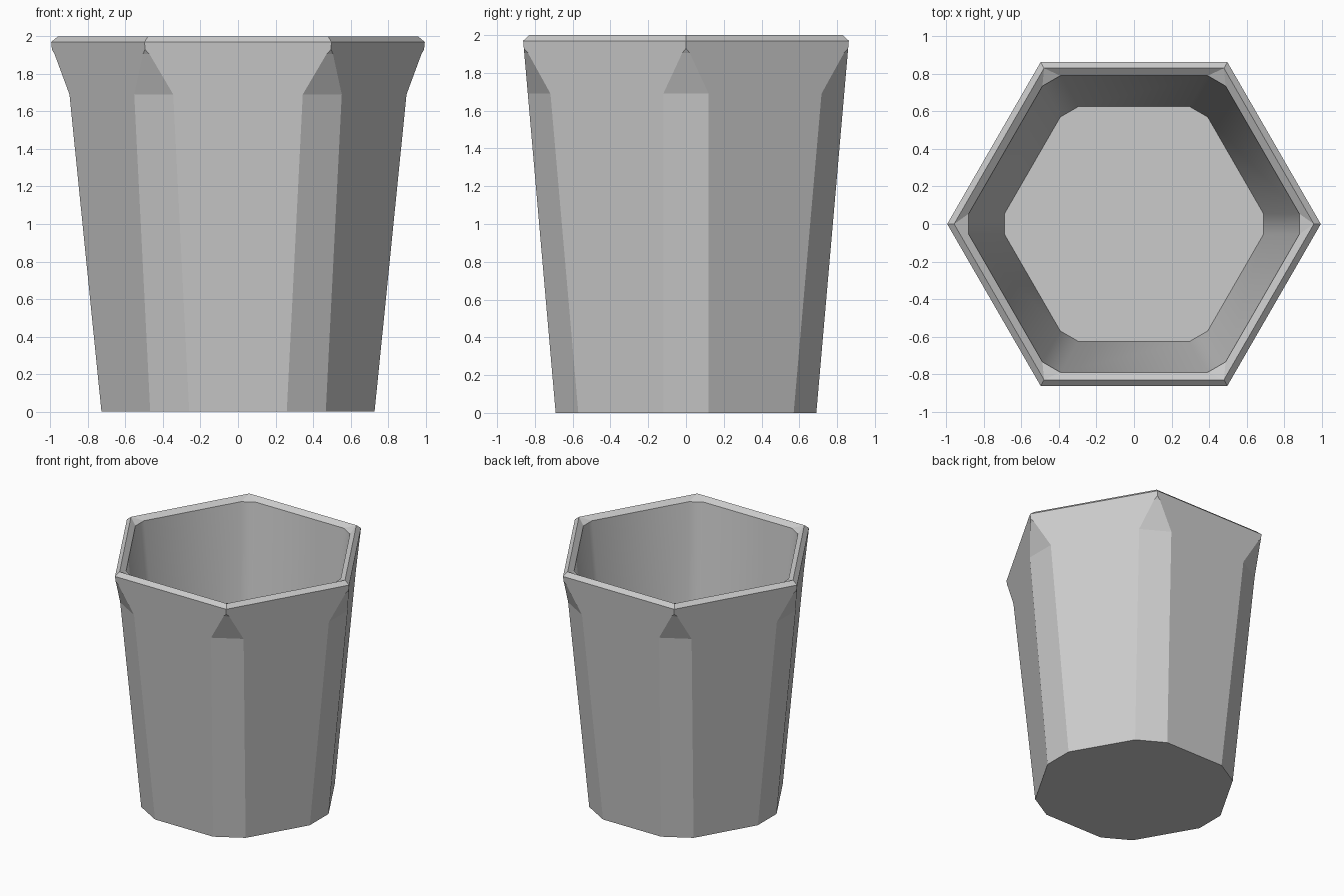
import bpy, bmesh, math

if "Cube" in bpy.data.objects:
    bpy.data.objects.remove(bpy.data.objects["Cube"])

OUT0, SLOPE = 0.69, 0.172 / 1.97      # base apothem and wall taper


def wall(z):
    return OUT0 + SLOPE * z


# Cross-sections: (apothem, z, half width of the corner chamfer)
outer = [(wall(z), z, c) for z, c in
         [(0, 0.12), (1.69, 0.12), (1.905, 0.02), (1.93, 0), (1.97, 0)]]
rim = [(0.83, 2.0, 0)]
inner = [(0.79, 1.968, 0.055), (0.625, 0.06, 0.055)]
sections = outer + rim + inner

bm = bmesh.new()


def ring(apothem, z, cut):
    """Hexagon with chamfered corners, as 12 vertices."""
    half = apothem / math.sqrt(3) - cut / math.cos(math.radians(30)) \
        * math.sin(math.radians(90))
    half = apothem / math.sqrt(3) - 2 * cut / math.sqrt(3)   * 1.0 if cut else apothem / math.sqrt(3)
    verts = []
    for i in range(6):
        a = math.radians(30 + 60 * i)
        for s in (-1, 1):
            x = apothem * math.cos(a) - s * half * math.sin(a)
            y = apothem * math.sin(a) + s * half * math.cos(a)
            verts.append(bm.verts.new((x, y, z)))
    return verts


# Skin the outside, rim and inside
rings = [ring(*s) for s in sections]
for k in range(len(rings) - 1):
    a, b = rings[k], rings[k + 1]
    for i in range(12):
        j = (i + 1) % 12
        f = bm.faces.new((a[i], a[j], b[j], b[i]))
        f.smooth = k == len(rings) - 2    # soft inside corners

# Underside and inside floor
bm.faces.new(rings[0][::-1])
bm.faces.new(rings[-1])
bmesh.ops.remove_doubles(bm, verts=bm.verts[:], dist=0.0005)
bmesh.ops.recalc_face_normals(bm, faces=bm.faces[:])

mesh = bpy.data.meshes.new("hexagonal_cup")
bm.to_mesh(mesh)
bm.free()
cup = bpy.data.objects.new("hexagonal_cup", mesh)
bpy.context.collection.objects.link(cup)
